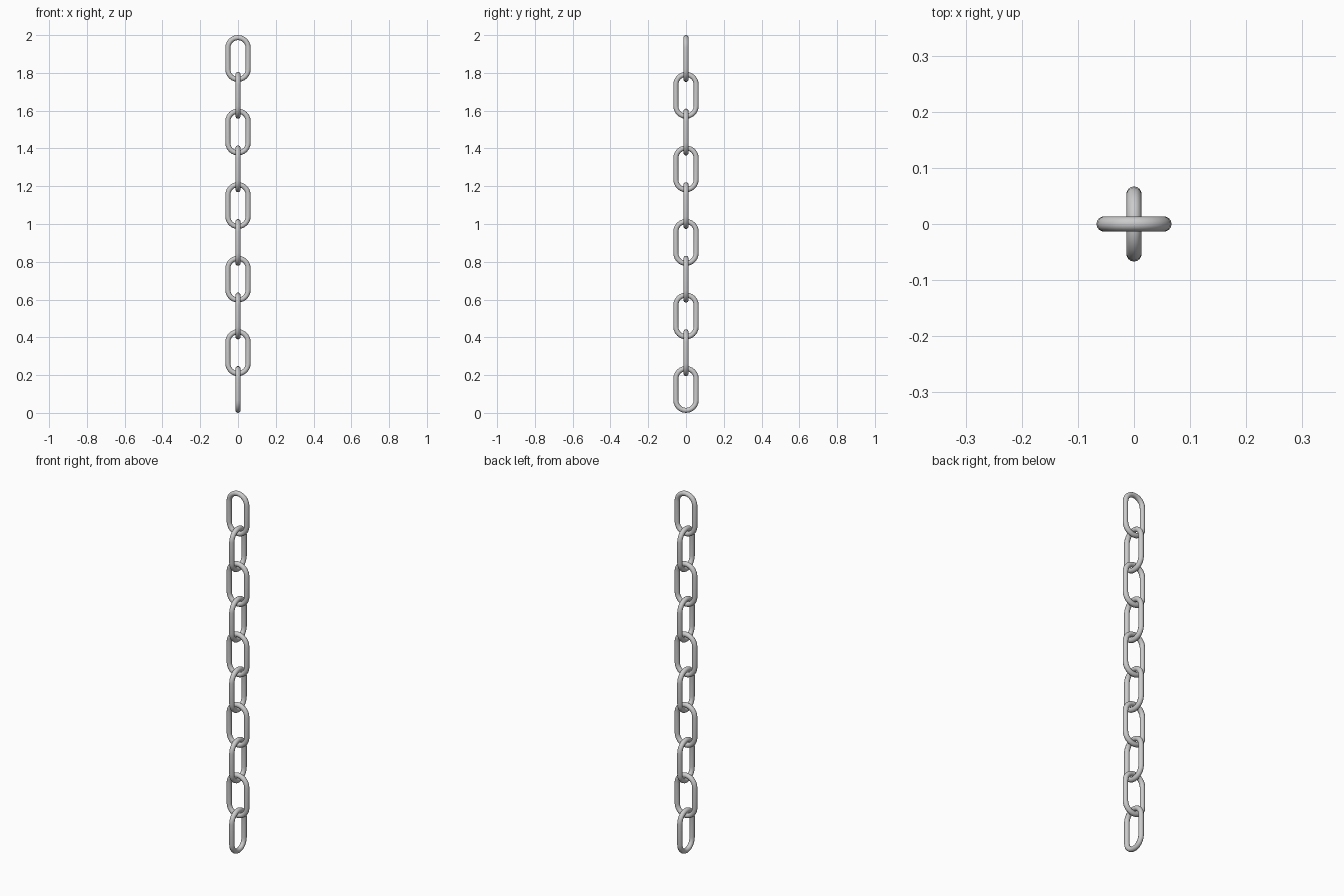
import bpy, bmesh
from math import sin, cos, pi
from mathutils import Vector

if "Cube" in bpy.data.objects:
    bpy.data.objects.remove(bpy.data.objects["Cube"])

COUNT = 10
WIRE = 0.0133                       # wire radius
BEND = 0.067 - WIRE                 # centreline radius of the rounded ends
PITCH = (2.0 - 4 * WIRE) / COUNT    # neighbouring links just touch
HEIGHT = PITCH + 4 * WIRE
HALF = HEIGHT / 2 - WIRE - BEND     # half length of the straight sides
ARC, SIDES = 12, 14


def link_mesh():
    """Round wire swept around a stadium-shaped loop in the XZ plane."""
    bm = bmesh.new()
    rings = []
    for end in (0, 1):
        for i in range(ARC + 1):
            a = pi * (end + i / ARC)
            out = Vector((cos(a), 0, sin(a)))
            c = out * BEND + Vector((0, 0, -HALF if end else HALF))
            rings.append([bm.verts.new(c + WIRE * (out * cos(t) + Vector((0, sin(t), 0))))
                          for t in (2 * pi * k / SIDES for k in range(SIDES))])
    for r, ring in enumerate(rings):
        nxt = rings[(r + 1) % len(rings)]
        for k in range(SIDES):
            j = (k + 1) % SIDES
            bm.faces.new((ring[k], ring[j], nxt[j], nxt[k])).smooth = True
    bmesh.ops.recalc_face_normals(bm, faces=bm.faces)
    me = bpy.data.meshes.new("chain_link")
    bm.to_mesh(me)
    bm.free()
    return me


# Chain: links alternate by a quarter turn, from the top down
mesh = link_mesh()
for n in range(COUNT):
    link = bpy.data.objects.new(f"chain_link_{n + 1}", mesh)
    link.location.z = 2.0 - HEIGHT / 2 - n * PITCH
    link.rotation_euler.z = (n % 2) * pi / 2
    bpy.context.collection.objects.link(link)
